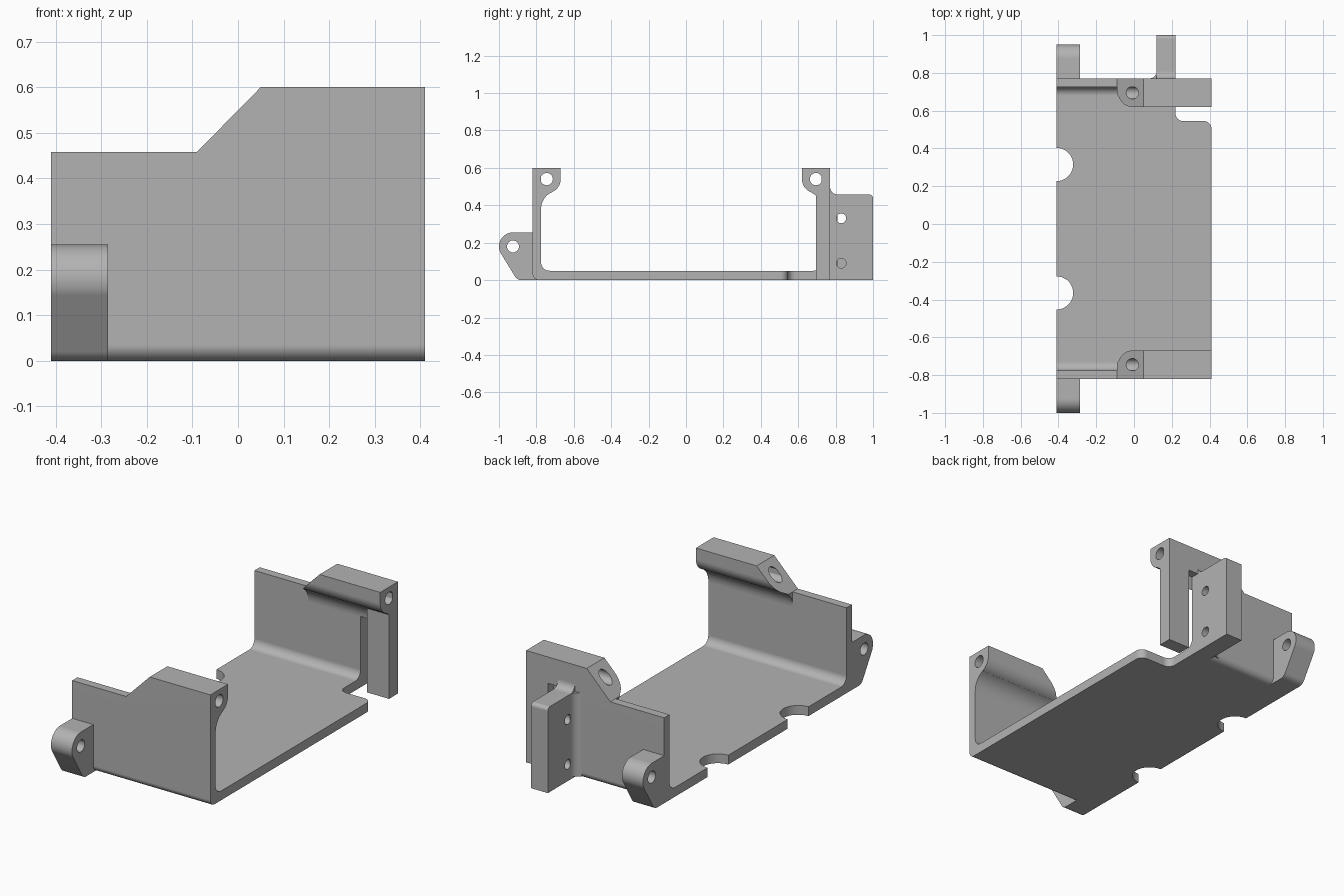
import bpy, bmesh
from math import radians, cos, sin
from mathutils import Vector

if "Cube" in bpy.data.objects:
    bpy.data.objects.remove(bpy.data.objects["Cube"])

grey = bpy.data.materials.new("plain_grey")
grey.use_nodes = True
grey.diffuse_color = (0.45, 0.45, 0.45, 1)
grey.node_tree.nodes["Principled BSDF"].inputs["Base Color"].default_value = (0.45, 0.45, 0.45, 1)

X0, X1 = -0.41, 0.41          # side edges
MID = -0.025                  # mirror line between the two end walls
FRONT, INNER = -0.82, -0.775  # faces of the front wall
BACK = 2 * MID - FRONT
FLOOR, LOW, TOP = 0.05, 0.458, 0.6


def arc(cx, cy, r, start, end, n=10):
    angles = [radians(start + (end - start) * i / n) for i in range(n + 1)]
    return [(cx + r * cos(a), cy + r * sin(a)) for a in angles]


def mirrored(points):
    return [(2 * MID - y, z) for y, z in points]


def prism(name, axis, points, low, high):
    """Extrude a 2D outline along an axis: X uses (y, z), Y uses (x, z), Z uses (x, y)."""
    place = {"X": lambda p: (low, p[0], p[1]),
             "Y": lambda p: (p[0], low, p[1]),
             "Z": lambda p: (p[0], p[1], low)}[axis]
    bm = bmesh.new()
    face = bm.faces.new([bm.verts.new(place(p)) for p in points])
    new = bmesh.ops.extrude_face_region(bm, geom=[face])["geom"]
    step = Vector([(high - low) * (axis == a) for a in "XYZ"])
    bmesh.ops.translate(bm, vec=step, verts=[v for v in new if isinstance(v, bmesh.types.BMVert)])
    bmesh.ops.remove_doubles(bm, verts=bm.verts, dist=1e-5)
    bmesh.ops.recalc_face_normals(bm, faces=bm.faces)
    mesh = bpy.data.meshes.new(name)
    bm.to_mesh(mesh)
    bm.free()
    mesh.materials.append(grey)
    obj = bpy.data.objects.new(name, mesh)
    bpy.context.collection.objects.link(obj)
    return obj


def cut(obj, *cutters):
    """Subtract the cutters, apply the result and discard them."""
    for c in cutters:
        m = obj.modifiers.new("cut", "BOOLEAN")
        m.operation, m.solver, m.object = "DIFFERENCE", "EXACT", c
    bpy.context.view_layer.update()
    graph = bpy.context.evaluated_depsgraph_get()
    mesh = bpy.data.meshes.new_from_object(obj.evaluated_get(graph))
    obj.modifiers.clear()
    obj.data = mesh
    for c in cutters:
        bpy.data.objects.remove(c)


def hole(y, z, r):
    return prism("hole_cutter", "X", arc(y, z, r, 0, 345, 23), -1, 1)


def slope_cutter():
    return prism("slope_cutter", "Y", [(-1, LOW), (-0.09, LOW), (0.05, TOP), (0.05, 1), (-1, 1)], -2, 2)


# Tray: floor with two end walls, rounded inside and outside
r_out, r_in = 0.035, 0.045
half = ([(MID, 0)] + arc(FRONT + r_out, r_out, r_out, 270, 180)
        + [(FRONT, TOP), (INNER, TOP)]
        + arc(INNER + r_in, FLOOR + r_in, r_in, 180, 270) + [(MID, FLOOR)])
tray = prism("tray", "X", half + mirrored(half[1:-1])[::-1], X0, X1)

# Corner notch that also opens the slot in the rear wall
notch = (arc(0.26, 0.585, 0.04, 180, 270) + arc(0.37, 0.505, 0.04, 90, 0)
         + [(1, 0.505), (1, 1), (0.22, 1)])
cut(tray, slope_cutter(),
    prism("notch_cutter", "Z", notch, -1, LOW),
    *[prism("edge_cutter", "Z", arc(X0, y, 0.088, 0, 350, 35), -1, 0.3) for y in (0.315, -0.365)])

# Overhanging top tabs, with a bore along their length
tab = ([(INNER, TOP), (-0.67, TOP)] + arc(-0.745, 0.54, 0.075, 0, -66.6)
       + arc(-0.676, 0.38, 0.099, 113.4, 180))

# Side ears with a rounded nose and slanted underside
ear = ([(-0.785, 0.255)] + arc(-0.925, 0.18, 0.075, 90, 209, 14)
       + arc(-0.88, 0.04, 0.04, 209, 270, 6) + [(-0.785, 0)])

parts = [tray]
for side, flip in (("front", lambda p: p), ("rear", mirrored)):
    t = prism(side + "_tab", "X", flip(tab), -0.09, X1)
    cut(t, slope_cutter(), hole(*flip([(-0.745, 0.54)])[0], 0.033))
    e = prism(side + "_ear", "X", flip(ear), X0, -0.285)
    cut(e, hole(*flip([(-0.925, 0.18)])[0], 0.032))
    parts += [t, e]

# Rear leg hanging beside the slot
parts.append(prism("rear_leg", "Z", [(0.28, 0.695), (X1, 0.695), (X1, BACK), (0.28, BACK)], 0, LOW))

# Rear mounting flange, blended into the wall above and on one side
profile = ([(0.735, 0), (1, 0)] + arc(0.98, LOW - 0.02, 0.02, 0, 90, 6)
           + arc(BACK + 0.04, LOW + 0.04, 0.04, 270, 180) + [(0.735, LOW + 0.04)])
flange = prism("rear_flange", "X", profile, 0.12, 0.22)
cut(flange, hole(0.83, 0.33, 0.026), hole(0.83, 0.09, 0.026))
blend = prism("flange_blend", "Z", arc(0.08, BACK + 0.04, 0.04, 270, 360) + [(0.12, BACK)], 0.01, LOW)
parts += [flange, blend]

# Smooth the curved faces while keeping flats flat
for obj in parts:
    obj.data.shade_smooth()
    obj.data.set_sharp_from_angle(angle=radians(32))
    m = obj.modifiers.new("flat_normals", "WEIGHTED_NORMAL")
    m.keep_sharp = True
